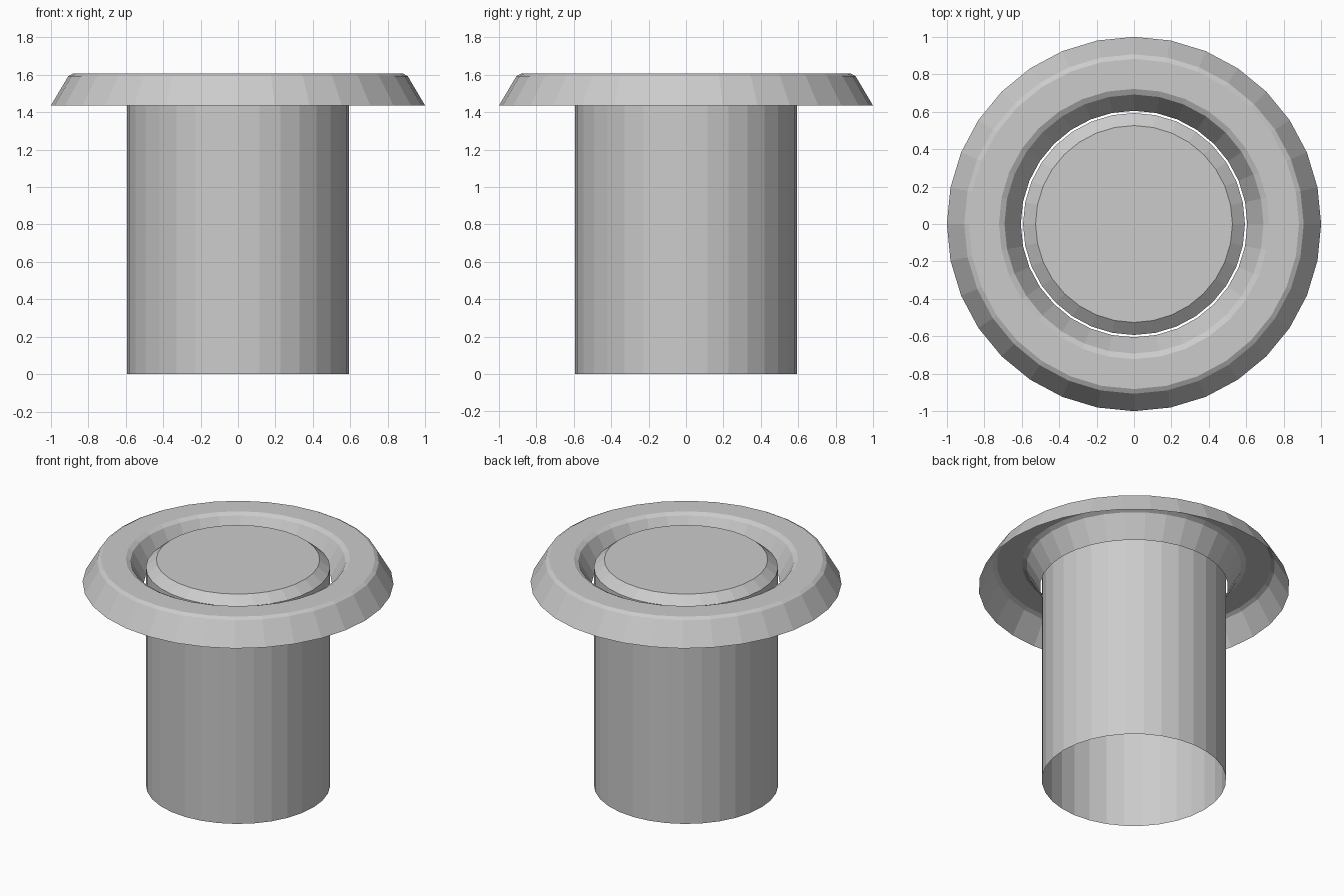
import bpy, bmesh
from math import cos, sin, tau

if "Cube" in bpy.data.objects:
    bpy.data.objects.remove(bpy.data.objects["Cube"])

SIDES = 32


def lathe(name, profile, cap_top=False):
    """Spin an (r, z) profile around z into an open, flat-faced shell."""
    bm = bmesh.new()
    rings = [[bm.verts.new((r * cos(tau * i / SIDES), r * sin(tau * i / SIDES), z))
              for i in range(SIDES)] for r, z in profile]
    for a, b in zip(rings, rings[1:]):
        for i in range(SIDES):
            j = (i + 1) % SIDES
            bm.faces.new((a[i], a[j], b[j], b[i]))
    if cap_top:
        bm.faces.new(rings[-1])
    mesh = bpy.data.meshes.new(name)
    bm.to_mesh(mesh)
    bm.free()
    obj = bpy.data.objects.new(name, mesh)
    bpy.context.collection.objects.link(obj)
    return obj


# Central plug: open at the bottom, chamfered closed top
lathe("plug_cylinder", [(0.593, 0), (0.593, 1.545), (0.526, 1.60)], cap_top=True)

# Loose collar: hollow underneath, sloped outside and inside walls, bevelled top
lathe("collar_ring", [(1.0, 1.435), (0.907, 1.592), (0.882, 1.606),
                      (0.722, 1.606), (0.692, 1.59), (0.605, 1.435)])
